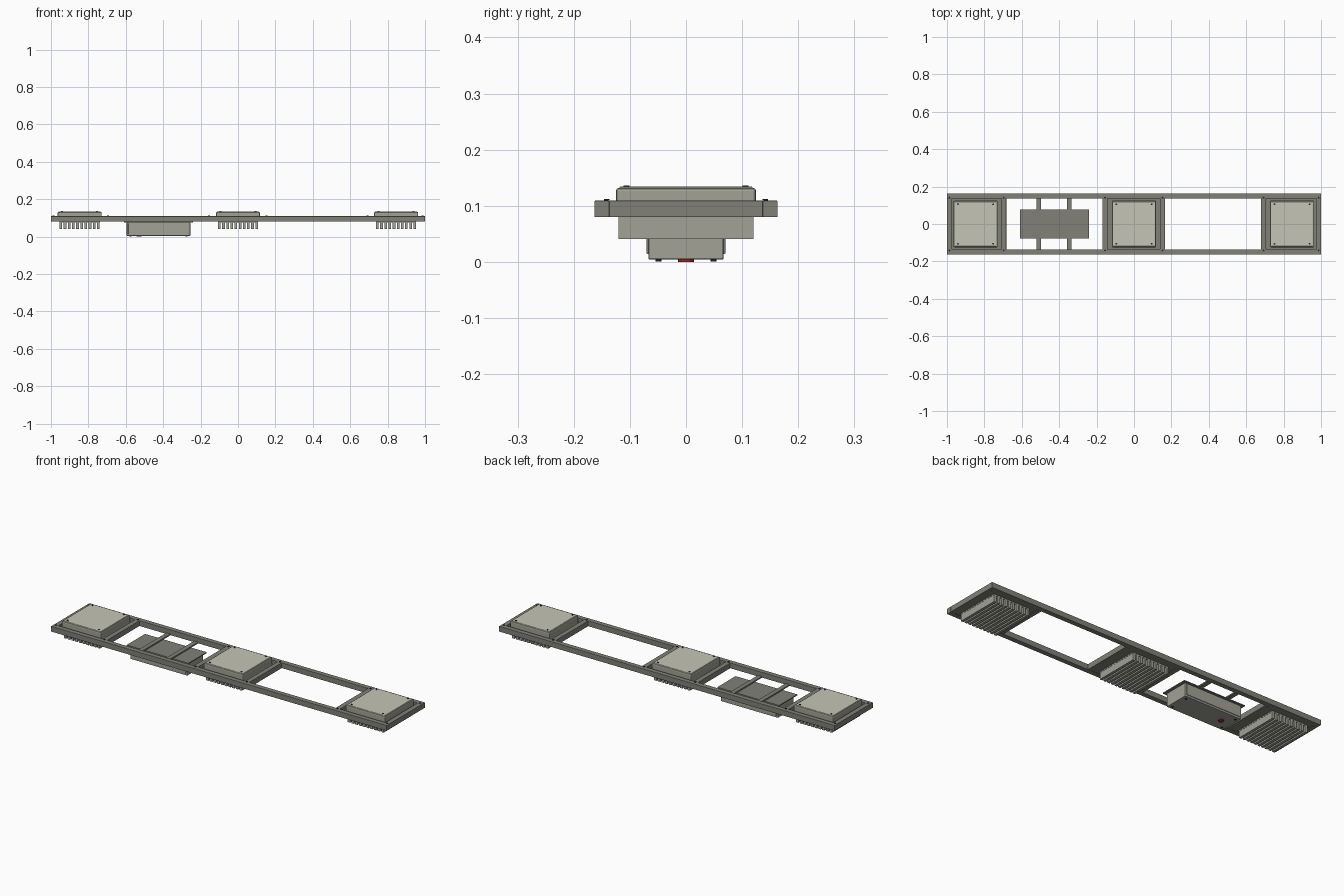
import bpy
import bmesh
from mathutils import Matrix, Vector

if "Cube" in bpy.data.objects:
    bpy.data.objects.remove(bpy.data.objects["Cube"])


def material(name, rgb):
    m = bpy.data.materials.new(name)
    m.diffuse_color = (*rgb, 1)
    m.use_nodes = True
    m.node_tree.nodes["Principled BSDF"].inputs["Base Color"].default_value = m.diffuse_color
    return m


FRAME = material("frame_grey", (0.22, 0.22, 0.19))
BODY = material("body_grey", (0.36, 0.36, 0.31))
LENS = material("pale_cover", (0.56, 0.56, 0.47))
BLACK = material("black", (0.02, 0.02, 0.02))
RED = material("red", (0.4, 0.02, 0.01))


def add_box(bm, x0, x1, y0, y1, z0, z1):
    size = Vector((x1 - x0, y1 - y0, z1 - z0))
    mid = Vector((x0 + x1, y0 + y1, z0 + z1)) / 2
    bmesh.ops.create_cube(bm, size=1, matrix=Matrix.Translation(mid) @ Matrix.Diagonal((*size, 1)))


def add_disc(bm, x, y, z0, z1, r):
    bmesh.ops.create_cone(bm, cap_ends=True, segments=12, radius1=r, radius2=r, depth=z1 - z0,
                          matrix=Matrix.Translation((x, y, (z0 + z1) / 2)))


def finish(name, bm, mat, bevel=0, segments=2):
    me = bpy.data.meshes.new(name)
    bm.to_mesh(me)
    bm.free()
    me.materials.append(mat)
    ob = bpy.data.objects.new(name, me)
    bpy.context.collection.objects.link(ob)
    if bevel:
        mod = ob.modifiers.new("bevel", "BEVEL")
        mod.width, mod.segments = bevel, segments
    return ob


def boxes(name, items, mat, bevel=0):
    bm = bmesh.new()
    for b in items:
        add_box(bm, *b)
    return finish(name, bm, mat, bevel)


def discs(name, items, mat):
    bm = bmesh.new()
    for d in items:
        add_disc(bm, *d)
    return finish(name, bm, mat)


# Frame: two long rails and the cross bars between them
Z0, Z1 = 0.08, 0.109
boxes("side_rails", [(-1, 1, -0.163, -0.137, Z0, Z1), (-1, 1, 0.137, 0.163, Z0, Z1)], FRAME, 0.001)
bars = [-0.987, -0.696, -0.155, 0.152, 0.692, 0.987]
boxes("cross_bars", [(x - 0.013, x + 0.013, -0.137, 0.137, Z0, Z1) for x in bars], FRAME, 0.001)
discs("frame_bolts", [(x, y, Z1, 0.112, 0.005) for x in bars for y in (-0.141, 0.141)], BLACK)

# Three lamp modules, each with its bay floor, housing, cover and heat sink
for i, (cx, left, right) in enumerate([(-0.847, -0.974, -0.709), (0, -0.142, 0.139), (0.845, 0.705, 0.974)]):
    n = i + 1
    boxes(f"mounting_plate_{n}", [(left, right, -0.137, 0.137, 0.082, 0.088)], FRAME)
    boxes(f"lamp_housing_{n}", [(cx - 0.118, cx + 0.118, -0.125, 0.125, 0.086, 0.132)], BODY, 0.006)
    boxes(f"lamp_cover_{n}", [(cx - 0.112, cx + 0.112, -0.119, 0.119, 0.128, 0.134)], LENS, 0.002)
    discs(f"cover_screws_{n}", [(cx + sx * 0.094, sy * 0.106, 0.133, 0.136, 0.005)
                                for sx in (-1, 1) for sy in (-1, 1)], BLACK)
    pitch = 0.0222
    fins = [(cx + (k - 4.5) * pitch - 0.007, cx + (k - 4.5) * pitch + 0.007,
             -0.12, 0.12, 0.041, 0.078) for k in range(10)]
    fins.append((cx - 0.108, cx + 0.108, -0.12, 0.12, 0.076, 0.083))
    boxes(f"heat_sink_{n}", fins, BODY)

# Driver box hung from two straps
DX = -0.425
boxes("driver_straps", [(x - 0.012, x + 0.012, -0.137, 0.137, 0.08, 0.087) for x in (-0.51, -0.345)], FRAME)
boxes("driver_flange", [(DX - 0.184, DX + 0.184, -0.078, 0.078, 0.075, 0.08)], FRAME)
boxes("driver_box", [(DX - 0.17, DX + 0.17, -0.067, 0.067, 0.004, 0.076)], BODY, 0.003)
boxes("driver_side_panels", [(DX - 0.162, DX + 0.162, s * 0.068 - 0.002, s * 0.068 + 0.002, 0.014, 0.07)
                             for s in (-1, 1)], BODY, 0.001)
discs("driver_screws", [(DX + sx * 0.15, sy * 0.049, 0.001, 0.005, 0.005)
                        for sx in (-1, 1) for sy in (-1, 1)], BLACK)
discs("indicator_button", [(-0.53, 0, 0.0, 0.005, 0.014)], RED)
